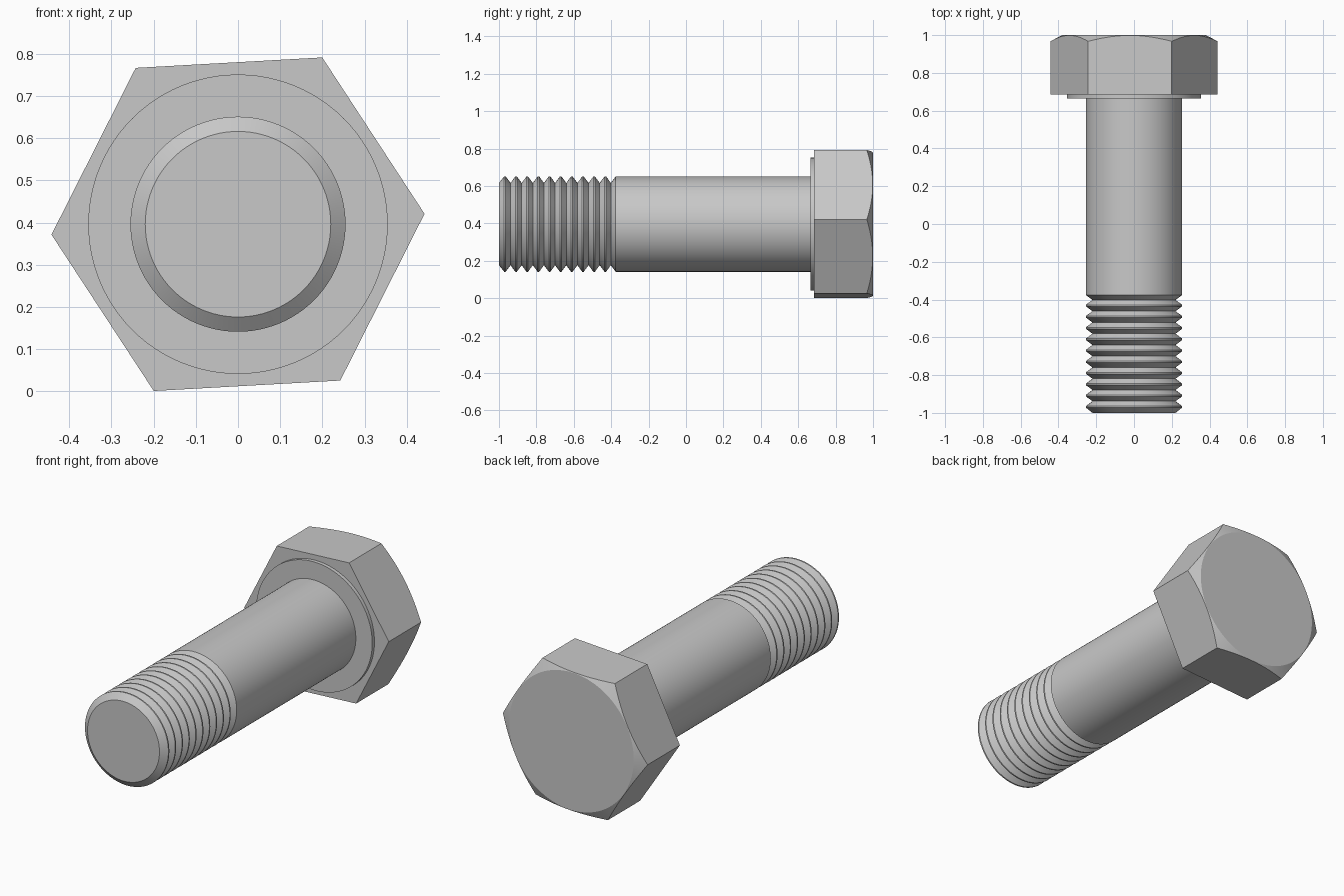
import bpy
import bmesh
import math

cube = bpy.data.objects.get("Cube")
if cube:
    bpy.data.objects.remove(cube, do_unlink=True)

AXIS_Z = 0.396      # height of the bolt's axis
SEGMENTS = 96
SHANK_R = 0.255
ROOT_R = 0.22
WASHER_R = 0.355
HEAD_R = 0.443      # across corners
HEAD_BASE, HEAD_TOP = 0.685, 1.0

steel = bpy.data.materials.new("steel grey")
steel.use_nodes = True
grey = (0.58, 0.58, 0.58, 1)
steel.diffuse_color = grey
steel.node_tree.nodes["Principled BSDF"].inputs["Base Color"].default_value = grey


def point(bm, radius, y, angle):
    """Vertex at a polar position around the bolt's axis."""
    return bm.verts.new((radius * math.cos(angle), y, AXIS_Z + radius * math.sin(angle)))


def finish(bm, name):
    bmesh.ops.recalc_face_normals(bm, faces=bm.faces)
    mesh = bpy.data.meshes.new(name)
    bm.to_mesh(mesh)
    bm.free()
    mesh.materials.append(steel)
    obj = bpy.data.objects.new(name, mesh)
    bpy.context.collection.objects.link(obj)
    bpy.ops.object.select_all(action='DESELECT')
    obj.select_set(True)
    bpy.context.view_layer.objects.active = obj
    bpy.ops.object.shade_smooth_by_angle(angle=math.radians(20))


def lathe(name, profile, cap_first=False):
    """Turn a (radius, y) profile around the bolt's axis."""
    bm = bmesh.new()
    rings = [[point(bm, r, y, math.tau * i / SEGMENTS) for i in range(SEGMENTS)]
             for r, y in profile]
    for a, b in zip(rings, rings[1:]):
        for i in range(SEGMENTS):
            j = (i + 1) % SEGMENTS
            bm.faces.new((a[i], a[j], b[j], b[i]))
    if cap_first:
        bm.faces.new(rings[0])
    finish(bm, name)


# Shank: chamfered tip, ring grooves for the thread, then the plain barrel
grooves, thread_start, thread_end, crest = 10, -0.968, -0.372, 0.004
pitch = (thread_end - thread_start) / grooves
profile = [(ROOT_R, -1.0), (SHANK_R, thread_start - crest)]
for k in range(grooves):
    y = thread_start + k * pitch
    profile += [(SHANK_R, y + crest), (ROOT_R, y + pitch / 2), (SHANK_R, y + pitch - crest)]
profile += [(SHANK_R, thread_end), (SHANK_R, 0.665)]
lathe("threaded_shank", profile, cap_first=True)

# Washer face under the head
lathe("washer_face", [(SHANK_R, 0.665), (WASHER_R, 0.665), (WASHER_R, HEAD_BASE)])

# Hexagonal head, its corners trimmed by a shallow cone
STEPS = 16
TURN = math.radians(3.2)
inner = HEAD_R * math.cos(math.pi / 6)
cone_r = inner - 0.003
bm = bmesh.new()
base, edge, crown = [], [], []
for i in range(6 * STEPS):
    angle = TURN + math.tau * i / (6 * STEPS)
    local = (i % STEPS) / STEPS * math.pi / 3 - math.pi / 6
    r = inner / math.cos(local)
    edge.append(point(bm, r, HEAD_TOP - (r - cone_r) * 0.53, angle))
    crown.append(point(bm, cone_r, HEAD_TOP, angle))
    if i % STEPS == 0:
        base.append(point(bm, HEAD_R, HEAD_BASE, angle))
count = len(edge)
for i in range(count):
    j = (i + 1) % count
    bm.faces.new((edge[i], edge[j], crown[j], crown[i]))
for s in range(6):
    arc = [edge[(s * STEPS + k) % count] for k in range(STEPS + 1)]
    bm.faces.new([base[s]] + arc + [base[(s + 1) % 6]])
bm.faces.new(base)
bm.faces.new(crown)
finish(bm, "hex_head")
